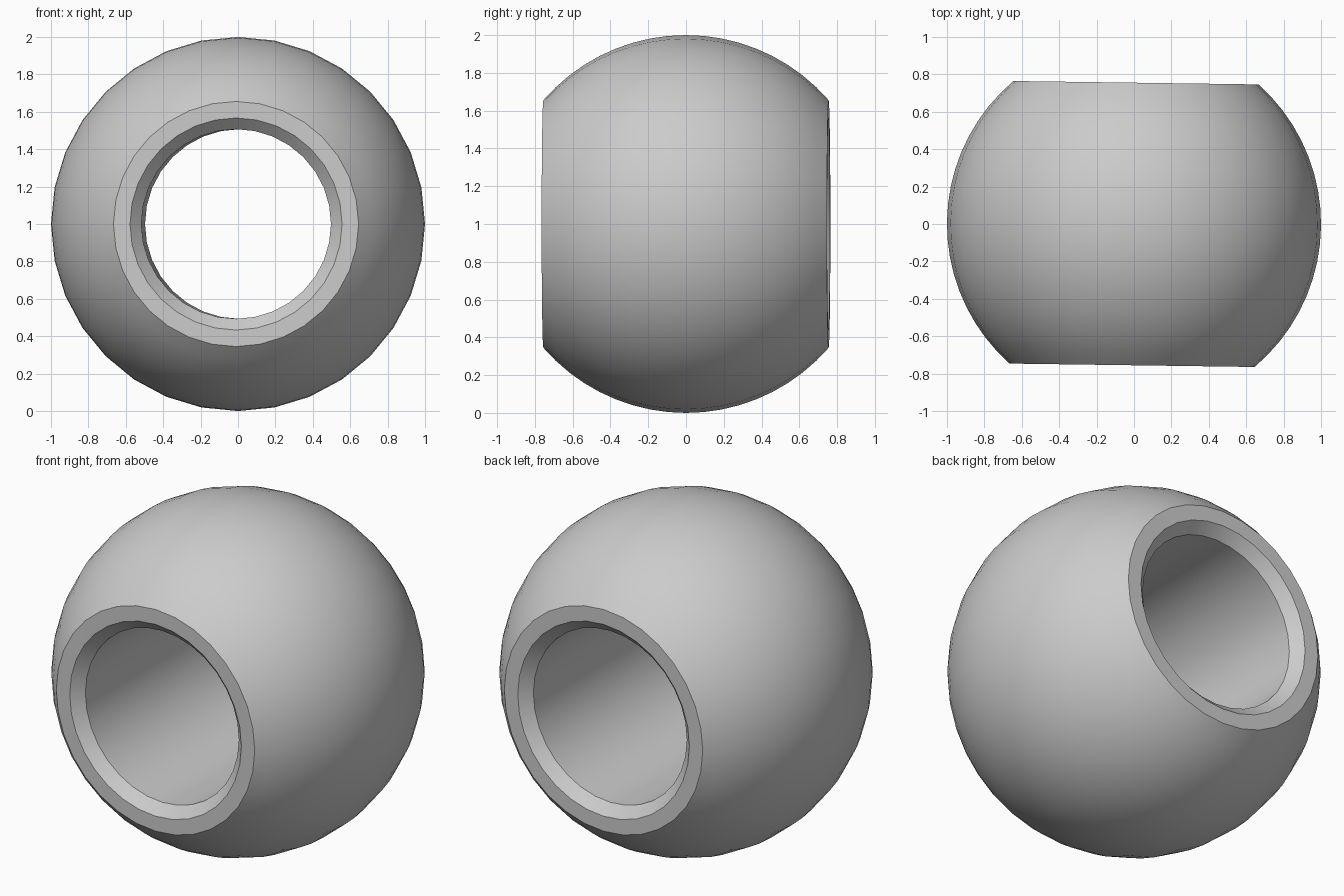
import bpy
import bmesh
from math import sin, cos, atan2, pi, radians
from mathutils import Matrix, Vector

cube = bpy.data.objects.get("Cube")
if cube:
    bpy.data.objects.remove(cube, do_unlink=True)

SIDES = 32
ARC_STEPS = 18
RADIUS = 1.0
END = 0.755          # half length along the bore
RIM = 0.655          # outer radius of the flat end ring
MOUTH = 0.567        # outer radius of the chamfer
BORE = 0.507         # radius of the hole
CHAMFER = 0.06       # depth of the chamfer

# Plain grey finish
grey = bpy.data.materials.new("light_grey")
grey.use_nodes = True
colour = (0.6, 0.6, 0.6, 1)
grey.diffuse_color = colour
grey.node_tree.nodes["Principled BSDF"].inputs["Base Color"].default_value = colour

# Closed cross-section (radius, position along bore): ball arc, rims, chamfers, bore
limit = atan2(END, RIM)
angles = [-limit + 2 * limit * i / ARC_STEPS for i in range(ARC_STEPS + 1)]
profile = [(RADIUS * cos(a), RADIUS * sin(a)) for a in angles]
profile += [(MOUTH, END), (BORE, END - CHAMFER),
            (BORE, CHAMFER - END), (MOUTH, -END)]

# Spin the section around the bore axis
bm = bmesh.new()
rings = []
for s in range(SIDES):
    t = 2 * pi * s / SIDES
    rings.append([bm.verts.new(Vector((r * cos(t), y, r * sin(t)))) for r, y in profile])
for s in range(SIDES):
    a, b = rings[s], rings[(s + 1) % SIDES]
    for i in range(len(profile)):
        j = (i + 1) % len(profile)
        bm.faces.new((a[i], a[j], b[j], b[i]))
bmesh.ops.recalc_face_normals(bm, faces=bm.faces)

# Slight turn about the vertical, then stand on the ground
bm.transform(Matrix.Translation((0, 0, RADIUS)) @ Matrix.Rotation(radians(-0.8), 4, 'Z'))

mesh = bpy.data.meshes.new("drilled_bead")
bm.to_mesh(mesh)
bm.free()
mesh.materials.append(grey)
bead = bpy.data.objects.new("drilled_bead", mesh)
bpy.context.collection.objects.link(bead)

# Smooth ball and bore, crisp rims
bpy.ops.object.select_all(action='DESELECT')
bead.select_set(True)
bpy.context.view_layer.objects.active = bead
bpy.ops.object.shade_smooth_by_angle(angle=radians(30))
